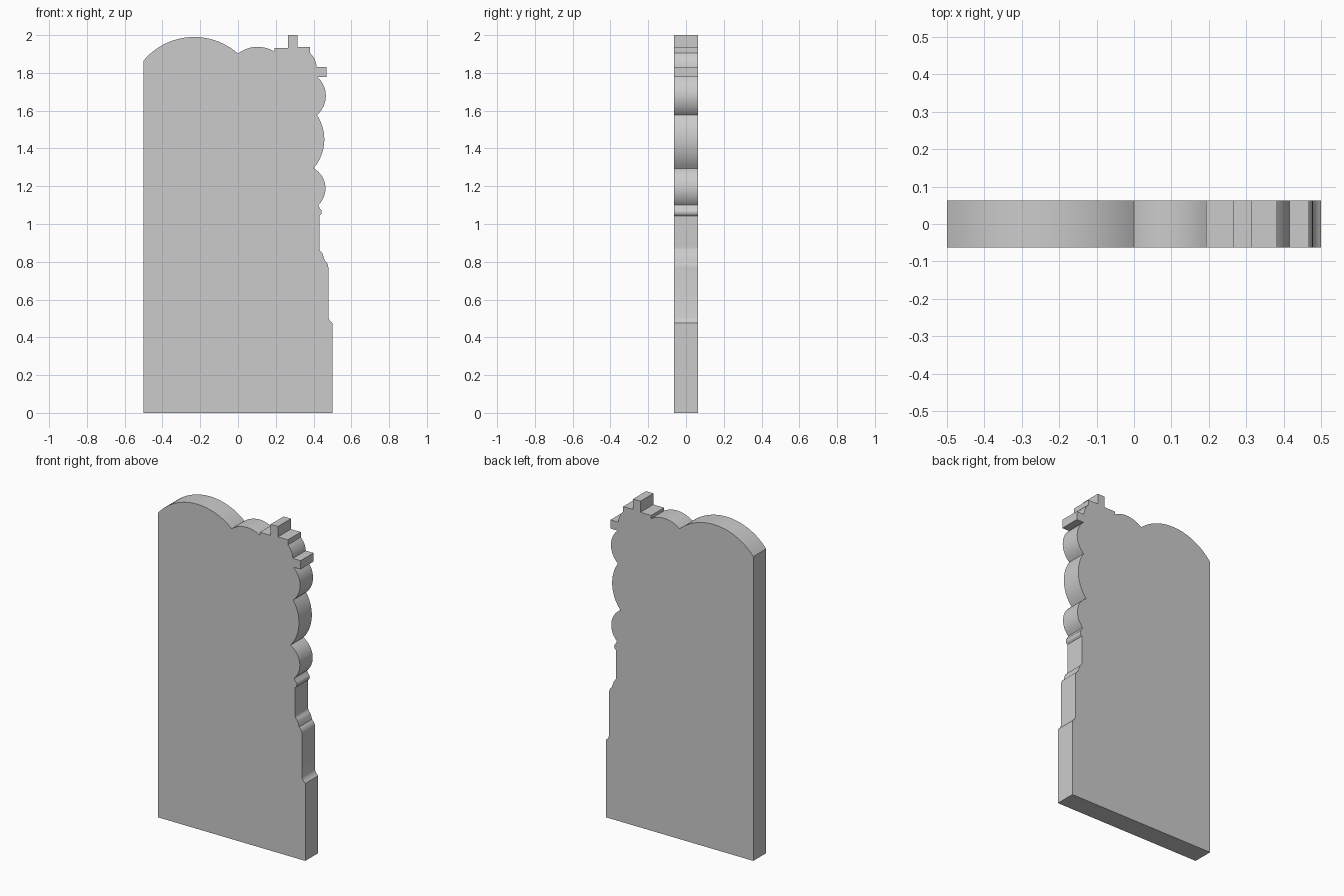
import bpy, bmesh, math
from mathutils import Vector

if "Cube" in bpy.data.objects:
    bpy.data.objects.remove(bpy.data.objects["Cube"])

HALF_DEPTH = 0.0625


def arc(a, m, b, n=14):
    """Points on the circle through a, m, b (start point left out)."""
    (ax, ay), (mx, my), (bx, by) = a, m, b
    d = 2 * (ax * (my - by) + mx * (by - ay) + bx * (ay - my))
    sa, sm, sb = ax * ax + ay * ay, mx * mx + my * my, bx * bx + by * by
    c = Vector(((sa * (my - by) + sm * (by - ay) + sb * (ay - my)) / d,
                (sa * (bx - mx) + sm * (ax - bx) + sb * (mx - ax)) / d))
    va = Vector(a) - c
    t0 = math.atan2(va.y, va.x)
    t1 = math.atan2(by - c.y, bx - c.x)
    sweep = (t1 - t0 + math.pi) % (2 * math.pi) - math.pi
    return [(c.x + va.length * math.cos(t0 + sweep * i / n),
             c.y + va.length * math.sin(t0 + sweep * i / n)) for i in range(1, n + 1)]


# base and right edge up to the neck
pts = [(-0.5, 0), (0.5, 0), (0.5, 0.475)]
pts += arc(pts[-1], (0.485, 0.49), (0.478, 0.505), 4)
pts += [(0.478, 0.77)]
pts += arc(pts[-1], (0.472, 0.793), (0.458, 0.808), 5)
pts += arc(pts[-1], (0.452, 0.83), (0.445, 0.848), 4)
pts += arc(pts[-1], (0.434, 0.86), (0.431, 0.88), 4)
# small bead under the lobes
pts += [(0.431, 1.043)]
pts += arc(pts[-1], (0.443, 1.063), (0.433, 1.083), 6)
pts += [(0.425, 1.10)]
# three side lobes
for mid, end in [((0.463, 1.19), (0.40, 1.295)),
                 ((0.457, 1.445), (0.418, 1.577)),
                 ((0.465, 1.675), (0.42, 1.778))]:
    pts += arc(pts[-1], mid, end)
# square steps around the corner
pts += [(0.468, 1.778), (0.468, 1.831), (0.416, 1.831)]
pts += arc(pts[-1], (0.404, 1.875), (0.382, 1.905), 6)
pts += [(0.382, 1.936), (0.315, 1.936), (0.315, 2.0), (0.265, 2.0),
        (0.265, 1.932), (0.192, 1.932), (0.192, 1.913)]
# two top lobes
pts += arc(pts[-1], (0.10, 1.938), (0.0, 1.902))
pts += arc(pts[-1], (-0.22, 1.99), (-0.5, 1.865), 24)

# extrude the outline into a slab
bm = bmesh.new()
face = bm.faces.new([bm.verts.new((x, -HALF_DEPTH, z)) for x, z in pts])
ext = bmesh.ops.extrude_face_region(bm, geom=[face], use_keep_orig=True)
bmesh.ops.translate(bm, vec=(0, 2 * HALF_DEPTH, 0),
                    verts=[v for v in ext["geom"] if isinstance(v, bmesh.types.BMVert)])
bmesh.ops.recalc_face_normals(bm, faces=bm.faces)
mesh = bpy.data.meshes.new("scalloped_panel")
bm.to_mesh(mesh)
bm.free()
panel = bpy.data.objects.new("scalloped_panel", mesh)
bpy.context.collection.objects.link(panel)

# plain grey
grey = bpy.data.materials.new("plain grey")
grey.diffuse_color = (0.6, 0.6, 0.6, 1)
grey.use_nodes = True
grey.node_tree.nodes["Principled BSDF"].inputs["Base Color"].default_value = grey.diffuse_color
mesh.materials.append(grey)

bpy.context.view_layer.objects.active = panel
panel.select_set(True)
bpy.ops.object.shade_smooth_by_angle(angle=math.radians(30))
